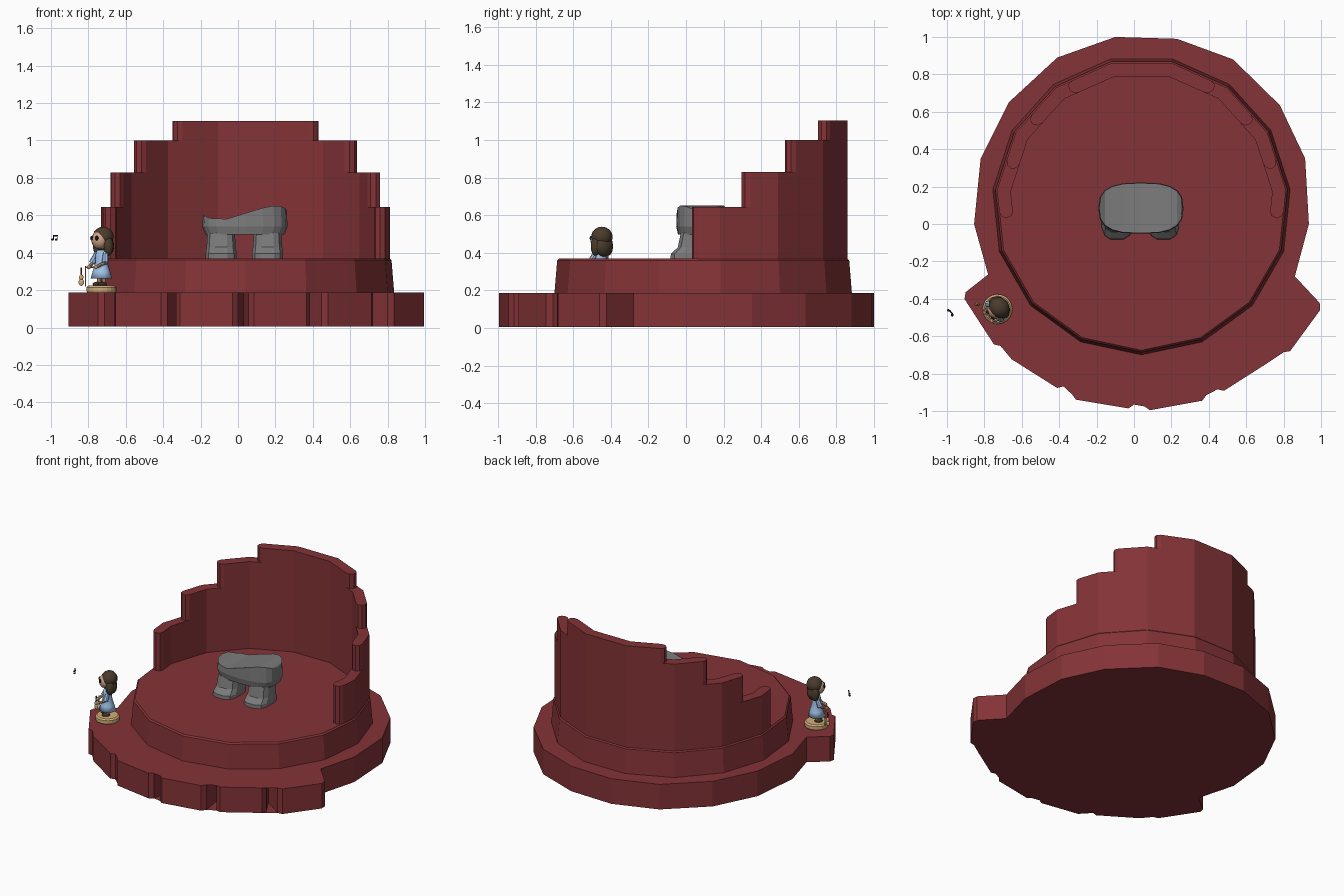
import bpy, bmesh, math
from mathutils import Vector, Matrix

if "Cube" in bpy.data.objects:
    bpy.data.objects.remove(bpy.data.objects["Cube"])

def material(name, r, g, b):
    m = bpy.data.materials.new(name)
    m.diffuse_color = (r, g, b, 1)
    m.use_nodes = True
    m.node_tree.nodes["Principled BSDF"].inputs["Base Color"].default_value = m.diffuse_color
    return m

RED = material("red", .23, .033, .038)
STONE = material("stone", .2, .2, .2)
HAIR = material("hair_brown", .07, .045, .025)
SKIN = material("skin", .62, .38, .25)
BLUE = material("light_blue", .35, .55, .82)
WOOD = material("wood", .65, .42, .2)
BLACK = material("black", .01, .01, .012)
SHOE = material("shoe_brown", .06, .03, .02)

def finish(name, bm, mat, smooth=False):
    bmesh.ops.recalc_face_normals(bm, faces=bm.faces)
    me = bpy.data.meshes.new(name)
    bm.to_mesh(me)
    bm.free()
    for p in me.polygons:
        p.use_smooth = smooth
    me.materials.append(mat)
    ob = bpy.data.objects.new(name, me)
    bpy.context.collection.objects.link(ob)
    return ob

def prism(name, pts, z0, z1, mat):
    bm = bmesh.new()
    lo = [bm.verts.new((x, y, z0)) for x, y in pts]
    hi = [bm.verts.new((x, y, z1)) for x, y in pts]
    n = len(pts)
    for i in range(n):
        j = (i + 1) % n
        bm.faces.new((lo[i], lo[j], hi[j], hi[i]))
    caps = [bm.faces.new(lo), bm.faces.new(hi)]
    bmesh.ops.triangulate(bm, faces=caps)
    return finish(name, bm, mat)

def oval(cx, cy, hx, hy, n, e, phase=0):
    out = []
    for i in range(n):
        t = phase + 2 * math.pi * i / n
        c, s = math.cos(t), math.sin(t)
        out.append((cx + hx * math.copysign(abs(c) ** (2 / e), c),
                    cy + hy * math.copysign(abs(s) ** (2 / e), s)))
    return out

def loft(name, sections, n, mat, e=2, phase=0, smooth=False, M=Matrix()):
    """Stack of ovals (cx, cy, half_x, half_y, z), capped."""
    bm = bmesh.new()
    rings = [[bm.verts.new(M @ Vector((x, y, s[4]))) for x, y in oval(*s[:4], n, e, phase)]
             for s in sections]
    for a, b in zip(rings, rings[1:]):
        for i in range(n):
            j = (i + 1) % n
            bm.faces.new((a[i], a[j], b[j], b[i]))
    bm.faces.new(rings[0])
    bm.faces.new(rings[-1])
    return finish(name, bm, mat, smooth)

def ball(name, loc, size, mat, M=Matrix()):
    bm = bmesh.new()
    T = M @ Matrix.Translation(loc) @ Matrix.Diagonal((*size, 1))
    bmesh.ops.create_uvsphere(bm, u_segments=14, v_segments=9, radius=1, matrix=T)
    return finish(name, bm, mat, True)

def rod(name, a, b, r, mat, M=Matrix(), r2=None):
    a, b = M @ Vector(a), M @ Vector(b)
    T = Matrix.Translation((a + b) / 2) @ (b - a).to_track_quat('Z', 'Y').to_matrix().to_4x4()
    bm = bmesh.new()
    bmesh.ops.create_cone(bm, cap_ends=True, segments=8, radius1=r, radius2=r2 or r,
                          depth=(b - a).length, matrix=T)
    return finish(name, bm, mat)

# Base plate: round back, six petals at the front, petal corners clipped
outline = [(.23, .99), (-.10, 1.0), (-.41, .89), (-.67, .65), (-.82, .35), (-.855, 0),
           (-.78, -.27), (-.92, -.38), (-.735, -.665), (-.59, -.57), (-.675, -.71), (-.39, -.89),
           (-.31, -.745), (-.335, -.935), (-.005, -.99), (.03, -.81), (.06, -1.0), (.39, -.94),
           (.36, -.75), (.46, -.905), (.735, -.73), (.655, -.585), (.82, -.70), (1.01, -.44),
           (.86, -.28), (.935, 0), (.915, .35), (.78, .635), (.53, .88)]
clipped = []
for i, p in enumerate(outline):
    q, a, b = Vector(p), Vector(outline[i - 1]), Vector(outline[(i + 1) % len(outline)])
    u, v = (a - q).normalized(), (b - q).normalized()
    if u.cross(v) < 0 and u.angle(v) < math.radians(125):
        clipped += [q + u * .025, q + v * .025]
    else:
        clipped.append(q)
prism("base_plate", [tuple(p) for p in clipped], 0.005, .187, RED)

# Raised round stage, fifteen sides
CX, CY, N = .04, .1, 15
loft("stage", [(CX, CY, .80, .80, .18), (CX, CY, .785, .785, .36), (CX, CY, .775, .775, .37)],
     N, RED, phase=-math.pi / 2)

# Stepped back wall: each course is a shorter arc than the one below
def on_polygon(r, ang):
    step = 2 * math.pi / N
    off = (ang + step / 2) % step - step / 2
    rr = r * math.cos(step / 2) / math.cos(off)
    return CX + rr * math.sin(ang), CY + rr * math.cos(ang)

def wall_course(name, half, z0, z1):
    half = math.radians(half)
    mid, w, clip = .74, .037, .05
    a = half - clip
    angs = [-a] + [k * math.pi * 2 / N for k in [j + .5 for j in range(-8, 8)]
                   if abs(k * math.pi * 2 / N) < a - .02] + [a]
    pts = [on_polygon(mid + w, t) for t in angs]
    cap = [(a + clip * math.cos(t), mid + w * math.sin(t)) for t in (math.pi / 4, 0, -math.pi / 4)]
    pts += [on_polygon(r, t) for t, r in cap]
    pts += [on_polygon(mid - w, t) for t in reversed(angs)]
    pts += [on_polygon(r, -t) for t, r in reversed(cap)]
    prism(name, pts, z0, z1, RED)

for i, (half, z0, z1) in enumerate([(95.5, .365, .645), (74.3, .645, .83),
                                    (53.3, .83, 1.0), (32, 1.0, 1.105)]):
    wall_course(f"wall_course_{i + 1}", half, z0, z1)

# Stone table top with an uneven upper surface
profile = [(-.20, .615), (-.16, .585), (-.05, .58), (.05, .615), (.15, .645),
           (.215, .655), (.25, .64), (.28, .60)]
def top_z(x):
    for (x0, z0), (x1, z1) in zip(profile, profile[1:]):
        if x <= x1:
            return z0 + (z1 - z0) * (x - x0) / (x1 - x0)
    return profile[-1][1]

n = 20
bm = bmesh.new()
rings = []
for k, z in [(.93, .497), (1, .54), (.98, None)]:
    rings.append([bm.verts.new((x, y, top_z(x) if z is None else z))
                  for x, y in oval(.037, .085, .228 * k, .137 * k, n, 2.8)])
for a, b in zip(rings, rings[1:]):
    for i in range(n):
        j = (i + 1) % n
        bm.faces.new((a[i], a[j], b[j], b[i]))
for r in (rings[0], rings[2]):
    bm.faces.new((r[0], r[1], r[n - 1]))
    for i in range(1, n // 2 - 1):
        bm.faces.new((r[i], r[i + 1], r[n - i - 1], r[n - i]))
    bm.faces.new((r[n // 2 - 1], r[n // 2], r[n // 2 + 1]))
finish("stone_slab", bm, STONE)

# Two stone legs, flaring to the front at the foot
for side, x in (("left", -.09), ("right", .158)):
    loft(f"stone_leg_{side}", [(x, .03, .085, .115, .367), (x, .03, .085, .113, .395),
                               (x, .045, .08, .09, .43), (x, .055, .075, .085, .505)],
         12, STONE, e=3, phase=math.pi / 12)

# Small figure on a round wooden stand, facing front-left (local -y)
F = Matrix.Translation((-.73, -.455, 0)) @ Matrix.Rotation(math.radians(-50), 4, 'Z')
loft("figure_stand", [(0, 0, .076, .076, .187), (0, 0, .08, .08, .195), (0, 0, .08, .08, .215),
                      (0, 0, .07, .07, .224)], 20, WOOD, M=F)
for s, side in ((-1, "left"), (1, "right")):
    rod(f"leg_{side}", (s * .02, 0, .225), (s * .02, 0, .29), .012, SKIN, F)
    ball(f"shoe_{side}", (s * .022, -.012, .232), (.016, .028, .013), SHOE, F)
    rod(f"sleeve_{side}", (s * .034, 0, .40), (s * .054, -.02, .345), .014, BLUE, F, .018)
    rod(f"forearm_{side}", (s * .05, -.02, .345), (s * .03, -.06, .325), .009, SKIN, F)
    ball(f"hand_{side}", (s * .03, -.063, .323), (.011, .011, .011), SKIN, F)
    ball(f"eye_{side}", (s * .019, -.050, .478), (.013, .007, .013), BLACK, F)
    ball(f"hair_lock_{side}", (s * .045, .012, .435), (.023, .028, .05), HAIR, F)
loft("dress", [(0, 0, .062, .055, .262), (0, 0, .05, .045, .30), (0, 0, .034, .03, .35),
               (0, 0, .038, .03, .385), (0, 0, .026, .022, .415)], 14, BLUE, smooth=True, M=F)
ball("head", (0, -.012, .468), (.046, .045, .05), SKIN, F)
ball("hair_top", (0, .012, .485), (.059, .055, .054), HAIR, F)
ball("hair_back", (0, .03, .435), (.058, .034, .055), HAIR, F)
rod("pipe", (-.06, -.06, .322), (.06, -.06, .325), .004, WOOD, F)

# Small fiddle and bow beside the figure
FY = -.43
ball("fiddle_lower", (-.838, FY, .242), (.015, .008, .019), WOOD)
ball("fiddle_upper", (-.838, FY, .268), (.012, .008, .016), WOOD)
rod("fiddle_neck", (-.838, FY, .27), (-.838, FY, .32), .004, SHOE)
rod("bow", (-.815, FY, .22), (-.815, FY, .33), .003, WOOD)

# Floating music note
for i, (x, y) in enumerate([(-.992, -.462), (-.972, -.487)]):
    ball(f"note_head_{i + 1}", (x, y, .47), (.008, .007, .006), BLACK)
    rod(f"note_stem_{i + 1}", (x + .006, y, .47), (x + .006, y, .492), .002, BLACK)
rod("note_beam", (-.986, -.462, .492), (-.966, -.487, .492), .004, BLACK)
